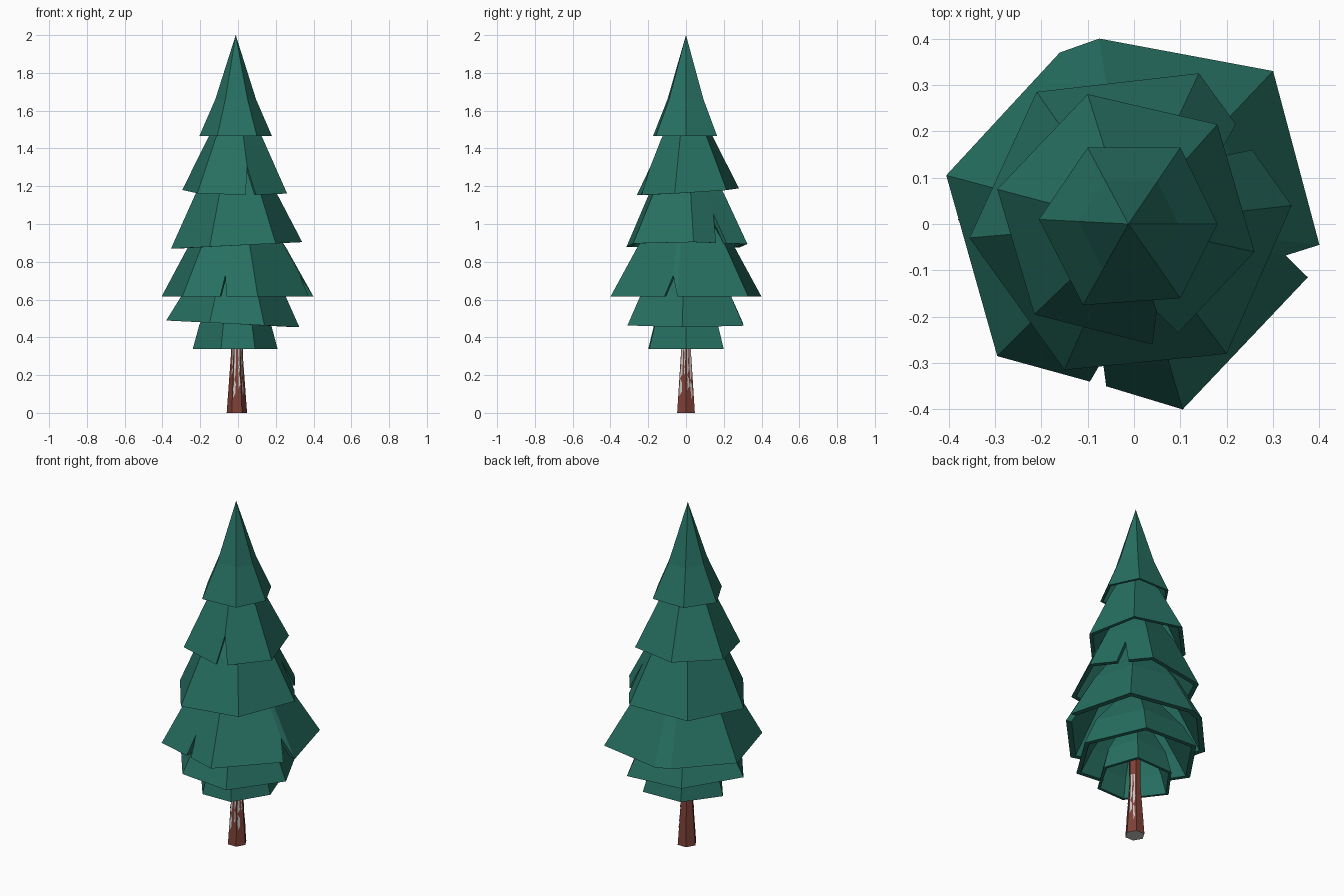
import bpy, bmesh, math, random
from mathutils import Vector

random.seed(4)
if "Cube" in bpy.data.objects:
    bpy.data.objects.remove(bpy.data.objects["Cube"])


def material(name, color):
    m = bpy.data.materials.new(name)
    m.use_nodes = True
    m.diffuse_color = (*color, 1)
    m.node_tree.nodes["Principled BSDF"].inputs["Base Color"].default_value = (*color, 1)
    return m


GREEN = material("pine green", (0.02, 0.16, 0.12))
BROWN = material("red brown bark", (0.21, 0.052, 0.038))
GREY = material("pale grey bark", (0.56, 0.56, 0.55))
AXIS = Vector((-0.012, 0, 0))


def finish(name, bm, *mats):
    mesh = bpy.data.meshes.new(name)
    bm.normal_update()
    bm.to_mesh(mesh)
    bm.free()
    for m in mats:
        mesh.materials.append(m)
    obj = bpy.data.objects.new(name, mesh)
    bpy.context.collection.objects.link(obj)


def tier(name, corners, z, tilt, mid_z, mid_scale, apex_z, notch=0.45):
    """Hollow six-sided skirt; a corner given as four numbers is a V-shaped notch."""
    bm = bmesh.new()

    def ring_point(x, y, scale):
        p = Vector((x, y, 0)) - AXIS
        return AXIS + p * scale + Vector((0, 0, z + tilt[0] * x + tilt[1] * y))

    def layer(scale, drop, inside):
        stations, rim = [], []
        for c in corners:
            a = ring_point(c[0], c[1], scale)
            b = ring_point(c[-2], c[-1], scale)
            foot = (a + b) / 2
            m = AXIS + (foot - AXIS) * mid_scale
            m.z = mid_z - drop
            va, vm = bm.verts.new(a), bm.verts.new(m)
            if len(c) == 4:
                vn, vb = bm.verts.new(foot.lerp(m, notch)), bm.verts.new(b)
                stations.append(([va, vn, vm], [vm, vn, vb]))
                rim += [va, vn, vb]
            else:
                stations.append(([va, vm], [vm, va]))
                rim.append(va)
        tip = bm.verts.new(AXIS + Vector((0, 0, apex_z - drop)))
        for i, (_, start) in enumerate(stations):
            end = stations[(i + 1) % len(stations)][0]
            for loop in (start + end, [start[0], end[-1], tip]):
                bm.faces.new(loop[::-1] if inside else loop)
        return rim

    outer = layer(1, 0, False)
    inner = layer(0.92, 0.03, True)
    for i in range(len(outer)):
        j = (i + 1) % len(outer)
        bm.faces.new((outer[j], outer[i], inner[i], inner[j]))
    finish(name, bm, GREEN)


# Foliage, from the crown down
tier("crown_tier",
     [(.18, 0), (.10, .165), (-.10, .165), (-.205, .01), (-.11, -.175), (.10, -.16)],
     1.465, (0, 0), 1.66, .56, 2.0)
tier("upper_tier",
     [(.26, -.06), (.18, .215), (-.10, .28), (-.295, .075), (-.215, -.195), (.04, -.26, .095, -.235)],
     1.17, (-.02, .06), 1.45, .53, 1.72, .5)
tier("middle_tier",
     [(.34, .04), (.255, .16, .22, .215), (.14, .325), (-.21, .285), (-.355, -.03),
      (-.15, -.315), (.20, -.28)],
     .887, (.05, 0), 1.16, .62, 1.5, .6)
tier("wide_tier",
     [(.40, -.045), (.30, .33), (-.075, .40), (-.16, .37), (-.405, .105), (-.295, -.285),
      (-.095, -.34, -.06, -.35), (.105, -.40), (.375, -.115, .40, -.045)],
     .615, (0, 0), .88, .64, 1.25, .42)
tier("lower_tier",
     [(.325, -.02), (.17, .305), (-.18, .30), (-.38, .01), (-.15, -.30), (.14, -.31)],
     .47, (-.05, 0), .62, .78, .95)
tier("bottom_tier",
     [(.21, 0), (.14, .20), (-.10, .19), (-.24, 0), (-.09, -.20), (.09, -.195)],
     .337, (0, 0), .47, .84, .8)

# Trunk: tapered six-sided post with a grey cut end
TOP = .55


def trunk_point(i, z):
    r = .054 - .022 * min(z / .3, 1)
    a = math.radians(60 * i)
    return AXIS + Vector((.006 + r * math.cos(a), r * math.sin(a), z))


bm = bmesh.new()
levels = [[bm.verts.new(trunk_point(i, z)) for i in range(6)] for z in (0, .3, TOP)]
for low, high in zip(levels, levels[1:]):
    for i in range(6):
        j = (i + 1) % 6
        bm.faces.new((low[i], low[j], high[j], high[i]))
bm.faces.new(levels[0][::-1]).material_index = 1
bm.faces.new(levels[-1])
finish("trunk", bm, BROWN, GREY)

# Ragged pale bark patches: thin strips laid on the trunk sides
bm = bmesh.new()
for side, u0, u1, bottom in ((4, .05, .4, .08), (4, .62, .95, .13), (5, .1, .55, .09),
                             (5, .65, .92, .2), (0, .1, .45, .12), (0, .55, .9, .07),
                             (3, .6, .95, .2)):
    out = Vector((math.cos(math.radians(60 * side + 30)),
                  math.sin(math.radians(60 * side + 30)), 0)) * .002
    steps, previous = 9, None
    for k in range(steps + 1):
        h = bottom + (.3 - bottom) * k / steps
        pinch = .03 if k in (0, 4) else 1
        left = u0 + random.uniform(0, .12)
        right = left + (u1 - left) * pinch * random.uniform(.7, 1)
        a, b = trunk_point(side, h), trunk_point(side + 1, h)
        pair = [bm.verts.new(a.lerp(b, u) + out) for u in (left, right)]
        if previous:
            bm.faces.new((previous[0], previous[1], pair[1], pair[0]))
        previous = pair
    # carry each strip up under the foliage
    a, b = trunk_point(side, .36), trunk_point(side + 1, .36)
    pair = [bm.verts.new(a.lerp(b, u) + out) for u in (u0, u1)]
    bm.faces.new((previous[0], previous[1], pair[1], pair[0]))
finish("bark_patches", bm, GREY)
